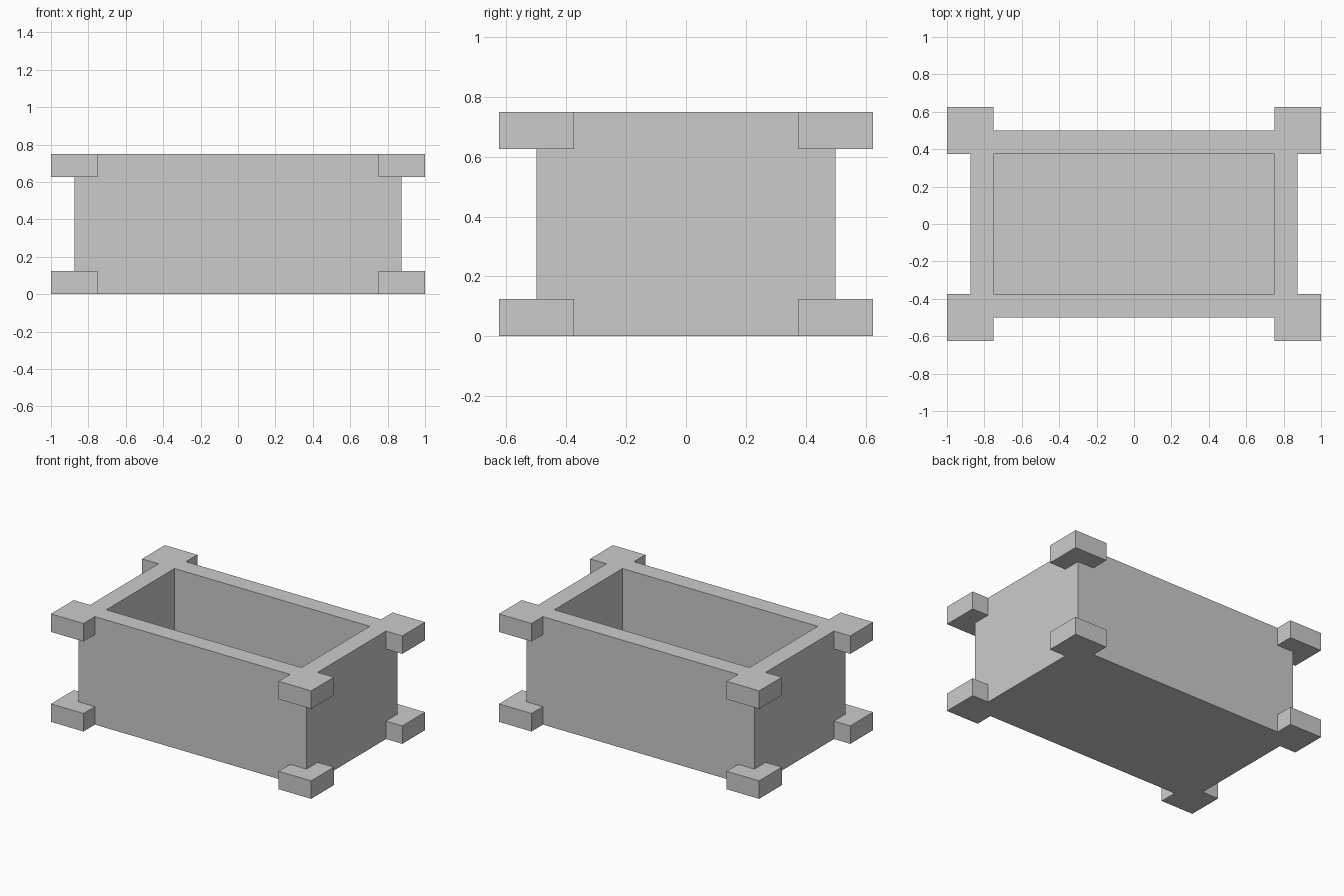
import bpy, bmesh
from mathutils import Matrix, Vector

if "Cube" in bpy.data.objects:
    bpy.data.objects.remove(bpy.data.objects["Cube"])


def boxes(name, spans):
    """One object made of axis-aligned boxes given as (low, high) corners."""
    bm = bmesh.new()
    for lo, hi in spans:
        lo, hi = Vector(lo), Vector(hi)
        bmesh.ops.create_cube(bm, size=1, matrix=Matrix.Translation((lo + hi) / 2)
                              @ Matrix.Diagonal((*(hi - lo), 1)))
    mesh = bpy.data.meshes.new(name)
    bm.to_mesh(mesh)
    bm.free()
    obj = bpy.data.objects.new(name, mesh)
    bpy.context.collection.objects.link(obj)
    return obj


def boolean(target, tool, operation):
    mod = target.modifiers.new(operation.title(), 'BOOLEAN')
    mod.object, mod.operation, mod.solver = tool, operation, 'EXACT'
    bpy.context.view_layer.objects.active = target
    bpy.ops.object.modifier_apply(modifier=mod.name)
    bpy.data.objects.remove(tool)


# Main crate body
crate = boxes("open_crate", [((-0.875, -0.5, 0), (0.875, 0.5, 0.75))])

# Eight corner blocks, flush with the top and bottom
corners = boxes("corner_blocks", [
    ((x - 0.125, y - 0.125, z), (x + 0.125, y + 0.125, z + 0.125))
    for x in (-0.875, 0.875) for y in (-0.5, 0.5) for z in (0, 0.625)])
boolean(crate, corners, 'UNION')

# Hollow interior, leaving walls and floor of equal thickness
cavity = boxes("cavity", [((-0.75, -0.375, 0.125), (0.75, 0.375, 1.0))])
boolean(crate, cavity, 'DIFFERENCE')

# Merge leftover coplanar faces
bm = bmesh.new()
bm.from_mesh(crate.data)
bmesh.ops.remove_doubles(bm, verts=bm.verts, dist=0.0001)
bmesh.ops.dissolve_limit(bm, angle_limit=0.01, verts=bm.verts, edges=bm.edges)
bm.to_mesh(crate.data)
bm.free()
